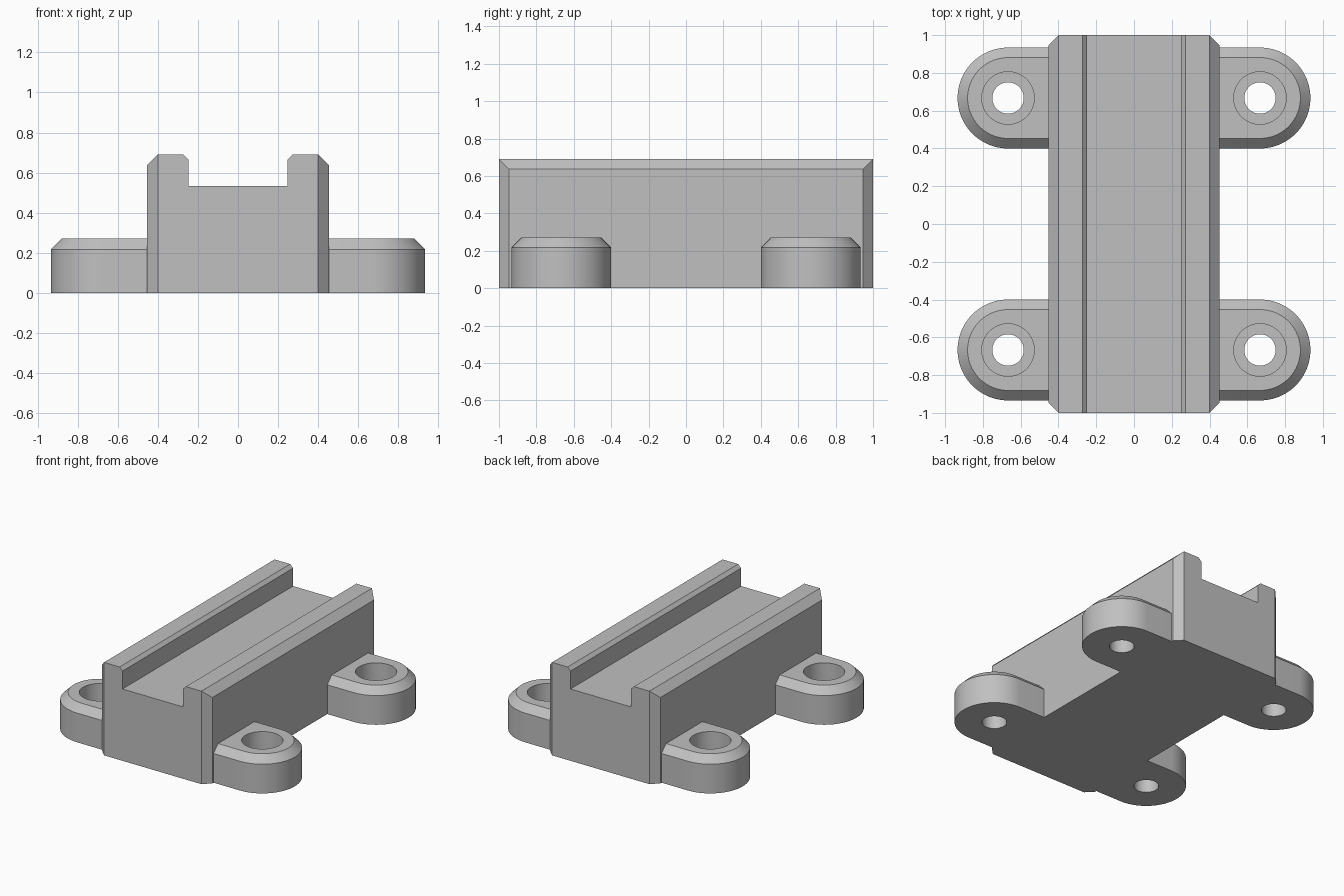
import bpy, bmesh
from math import sin, cos, pi
from mathutils import Vector

cube = bpy.data.objects.get("Cube")
if cube:
    bpy.data.objects.remove(cube, do_unlink=True)

grey = bpy.data.materials.new("mid grey")
grey.use_nodes = True
grey.diffuse_color = (0.53, 0.53, 0.53, 1)
grey.node_tree.nodes["Principled BSDF"].inputs["Base Color"].default_value = grey.diffuse_color

HALF_W, HEIGHT, CHAMFER = 0.453, 0.69, 0.053
LUG_POS, LUG_R, LUG_H = 0.667, 0.267, 0.27


def finish(bm, name):
    bmesh.ops.recalc_face_normals(bm, faces=bm.faces[:])
    mesh = bpy.data.meshes.new(name)
    bm.to_mesh(mesh)
    bm.free()
    mesh.materials.append(grey)
    obj = bpy.data.objects.new(name, mesh)
    bpy.context.collection.objects.link(obj)
    return obj


def activate(obj):
    bpy.ops.object.select_all(action='DESELECT')
    obj.select_set(True)
    bpy.context.view_layer.objects.active = obj


def loft(loops, name):
    """Closed solid through matching loops of points, capped at both ends."""
    bm = bmesh.new()
    rings = [[bm.verts.new(p) for p in loop] for loop in loops]
    n = len(rings[0])
    for a, b in zip(rings, rings[1:]):
        for i in range(n):
            j = (i + 1) % n
            bm.faces.new((a[i], a[j], b[j], b[i]))
    bm.faces.new(rings[0])
    bm.faces.new(rings[-1])
    return finish(bm, name)


# Channel block: mirrored end profile swept along y
half = [(HALF_W, 0), (HALF_W, HEIGHT - CHAMFER), (HALF_W - CHAMFER, HEIGHT),
        (0.272, HEIGHT), (0.248, HEIGHT - 0.024), (0.248, 0.533)]
profile = half + [(-x, z) for x, z in reversed(half)]
block = loft([[(x, y, z) for x, z in profile] for y in (-1, 1)], "channel_block")

# Chamfer the four upright corners
bm = bmesh.new()
bm.from_mesh(block.data)
for sx in (-1, 1):
    for sy in (-1, 1):
        cut = bmesh.ops.bisect_plane(
            bm, geom=bm.verts[:] + bm.edges[:] + bm.faces[:], dist=1e-5,
            plane_co=(sx * HALF_W, sy * (1 - CHAMFER), 0),
            plane_no=Vector((sx, sy, 0)).normalized(), clear_outer=True)
        edges = [e for e in cut["geom_cut"] if isinstance(e, bmesh.types.BMEdge)]
        bmesh.ops.holes_fill(bm, edges=edges, sides=0)
bmesh.ops.recalc_face_normals(bm, faces=bm.faces[:])
bm.to_mesh(block.data)
bm.free()


# Mounting lugs: rounded tabs with a chamfered rim and a counterbored hole
def tab_outline(r, z, sx, cy):
    pts = [(HALF_W, -r)]
    pts += [(LUG_POS + r * cos(a), r * sin(a))
            for a in (pi * (i / 40 - 0.5) for i in range(41))]
    pts.append((HALF_W, r))
    return [(sx * x, cy + y, z) for x, y in pts]


def circle(r, z, cx, cy):
    return [(cx + r * cos(2 * pi * i / 64), cy + r * sin(2 * pi * i / 64), z)
            for i in range(64)]


for sx, side in ((1, "left"), (-1, "right")):
    for sy, end in ((-1, "front"), (1, "back")):
        cy = sy * LUG_POS
        lug = loft([tab_outline(LUG_R, 0, sx, cy),
                    tab_outline(LUG_R, LUG_H - CHAMFER, sx, cy),
                    tab_outline(LUG_R - CHAMFER, LUG_H, sx, cy)],
                   f"mounting_lug_{end}_{side}")
        steps = ((0.083, -0.1), (0.083, 0.107), (0.139, 0.107), (0.139, 0.4))
        cutter = loft([circle(r, z, sx * LUG_POS, cy) for r, z in steps], "screw_hole_cutter")
        cutter.hide_render = True
        mod = lug.modifiers.new("screw_hole", 'BOOLEAN')
        mod.operation = 'DIFFERENCE'
        mod.solver = 'EXACT'
        mod.object = cutter
        activate(lug)
        bpy.ops.object.modifier_apply(modifier=mod.name)
        bpy.data.objects.remove(cutter, do_unlink=True)
        bpy.ops.object.shade_smooth_by_angle(angle=pi / 6)
